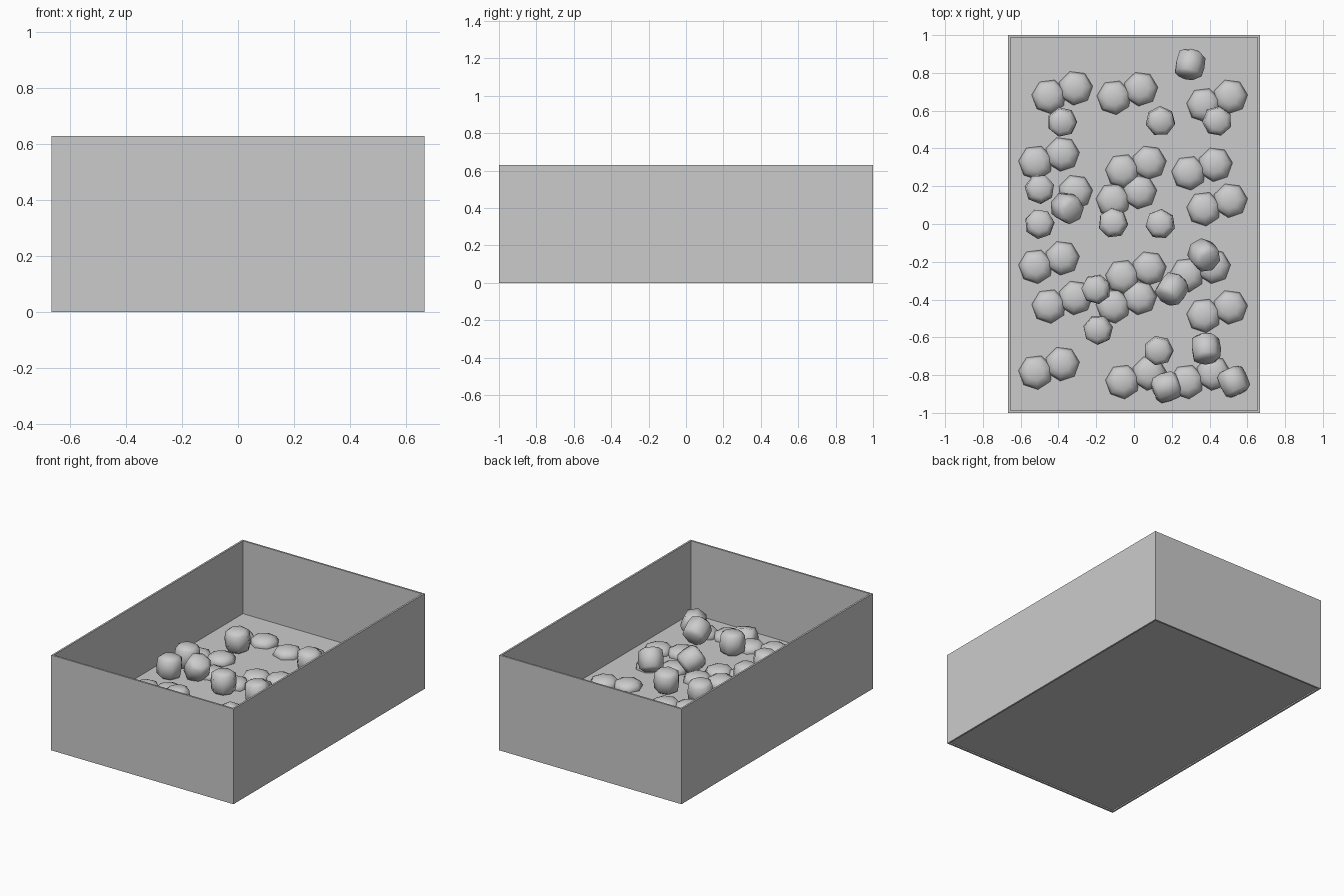
import bpy, bmesh, math
from mathutils import Matrix, Vector

if "Cube" in bpy.data.objects:
    bpy.data.objects.remove(bpy.data.objects["Cube"], do_unlink=True)

W, L, H = 0.667, 1.0, 0.63    # half width, half length, height
FLOOR, WALL, LIP = 0.148, 0.012, 0.008

grey = bpy.data.materials.new("plain_grey")
grey.use_nodes = True
grey.diffuse_color = (0.6, 0.6, 0.6, 1)
grey.node_tree.nodes["Principled BSDF"].inputs["Base Color"].default_value = (0.6, 0.6, 0.6, 1)


def make_object(name, bm, smooth=None):
    bmesh.ops.recalc_face_normals(bm, faces=bm.faces[:])
    mesh = bpy.data.meshes.new(name)
    bm.to_mesh(mesh)
    bm.free()
    mesh.materials.append(grey)
    obj = bpy.data.objects.new(name, mesh)
    bpy.context.collection.objects.link(obj)
    if smooth:
        bpy.ops.object.select_all(action='DESELECT')
        obj.select_set(True)
        bpy.context.view_layer.objects.active = obj
        bpy.ops.object.shade_smooth_by_angle(angle=math.radians(smooth))
    return obj


def lathe(bm, profile, sides, matrix):
    """Closed low-poly solid: pole, rings of (radius, z), pole."""
    bottom = bm.verts.new(matrix @ Vector((0, 0, profile[0][1])))
    top = bm.verts.new(matrix @ Vector((0, 0, profile[-1][1])))
    rings = []
    for r, z in profile[1:-1]:
        angles = [2 * math.pi * i / sides for i in range(sides)]
        rings.append([bm.verts.new(matrix @ Vector((r * math.cos(a), r * math.sin(a), z)))
                      for a in angles])
    for i in range(sides):
        j = (i + 1) % sides
        bm.faces.new((bottom, rings[0][j], rings[0][i]))
        bm.faces.new((top, rings[-1][i], rings[-1][j]))
        for low, high in zip(rings, rings[1:]):
            bm.faces.new((low[i], low[j], high[j], high[i]))


# Open box: four walls as one tube with flat rims
bm = bmesh.new()
loops = []
for inset, z in ((0, 0), (0, H), (WALL, H), (WALL, 0)):
    x, y = W - inset, L - inset
    loops.append([bm.verts.new((sx * x, sy * y, z))
                  for sx, sy in ((-1, -1), (1, -1), (1, 1), (-1, 1))])
for a, b in zip(loops, loops[1:] + loops[:1]):
    for i in range(4):
        j = (i + 1) % 4
        bm.faces.new((a[i], a[j], b[j], b[i]))
make_object("box_walls", bm)

# Raised floor, set slightly above the bottom rim
bm = bmesh.new()
bmesh.ops.create_cube(bm, size=1, matrix=Matrix.Translation((0, 0, (FLOOR + LIP) / 2))
                      @ Matrix.Diagonal((2 * W - WALL, 2 * L - WALL, FLOOR - LIP, 1)))
make_object("box_floor", bm)

# Low pebbles half sunk in the floor, in overlapping pairs
dome = [(0, -0.03), (0.075, -0.03), (0.092, 0.005), (0.078, 0.032), (0.045, 0.047), (0, 0.05)]
pairs = [(-.45, .675), (-.105, .67), (.37, .63), (-.52, .325), (-.06, .28), (.29, .27),
         (-.11, .125), (.37, .08), (-.52, -.225), (-.06, -.28), (.28, -.27),
         (-.45, -.435), (-.11, -.435), (.37, -.485), (-.52, -.785), (-.06, -.835), (.28, -.835)]
bm = bmesh.new()
spots = [(x, y, 0.35) for x, y in pairs] + [(x + .14, y + .045, 0.1) for x, y in pairs]
for x, y, turn in spots + [(-.31, .17, 0.1)]:
    lathe(bm, dome, 7, Matrix.Translation((x, y, FLOOR)) @ Matrix.Rotation(turn, 4, 'Z'))
make_object("sunken_pebbles", bm, 60)

# Chunky pebbles standing or tumbled: x, y, z of centre, tilt and heading in degrees
lump = [(0, -0.074), (0.05, -0.07), (0.075, -0.052), (0.08, 0),
        (0.075, 0.052), (0.05, 0.07), (0, 0.074)]
standing = [(-.38, .54), (.14, .545), (.44, .545), (-.5, .185), (-.5, 0), (-.11, .005),
            (.14, 0), (-.2, -.345), (-.19, -.56), (.13, -.67)]
tumbled = [(.295, .845, .225, 70, -12), (-.355, .085, .215, 30, 60), (.37, -.165, .235, 35, 40),
           (.2, -.345, .21, 60, -35), (.38, -.66, .235, 65, 5), (.17, -.86, .16, 90, -70),
           (.525, -.835, .18, 85, 25)]
bm = bmesh.new()
for i, (x, y) in enumerate(standing):
    tumbled.append((x, y, FLOOR + 0.072, 5, 40 * i))
for x, y, z, tilt, heading in tumbled:
    lathe(bm, lump, 7, Matrix.Translation((x, y, z))
          @ Matrix.Rotation(math.radians(heading), 4, 'Z')
          @ Matrix.Rotation(math.radians(tilt), 4, 'X'))
make_object("loose_pebbles", bm, 70)
